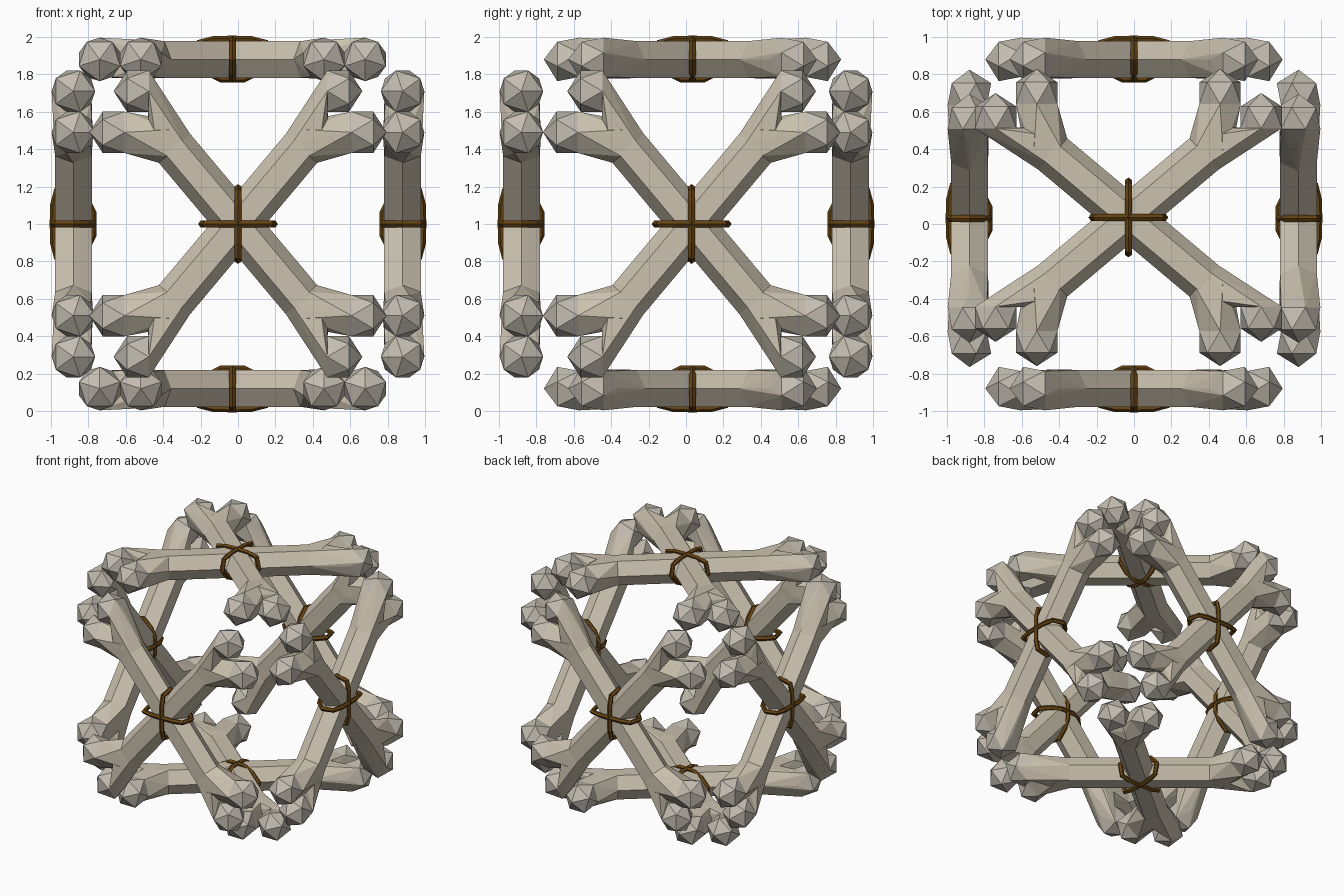
import bpy, bmesh, math
from mathutils import Vector, Matrix

if "Cube" in bpy.data.objects:
    bpy.data.objects.remove(bpy.data.objects["Cube"])


def material(name, color):
    m = bpy.data.materials.new(name)
    m.diffuse_color = (*color, 1)
    m.use_nodes = True
    m.node_tree.nodes["Principled BSDF"].inputs["Base Color"].default_value = m.diffuse_color
    return m


BONE = material("bone", (0.60, 0.54, 0.43))
KNOB = material("bone_end", (0.55, 0.51, 0.44))
ROPE = material("brown_rope", (0.13, 0.055, 0.006))

# Face-local frame: X = short diagonal side, Y = long side, Z = outward
SHAFT_ANGLE = math.radians(50)
SHAFT_END = 0.61
KNOB_R = 0.13
KNOBS = [(0.535, 0.71), (0.665, 0.49)]


def hex_ring(u, r):
    """Hexagon across the shaft, flat side facing outward."""
    along = Vector((math.cos(SHAFT_ANGLE), math.sin(SHAFT_ANGLE), 0))
    across = Vector((-along.y, along.x, 0))
    return [along * u + across * (r * math.cos(k * math.pi / 3))
            + Vector((0, 0, r * math.sin(k * math.pi / 3))) for k in range(6)]


def add_hull(bm, points, mat):
    part = bmesh.new()
    for p in points:
        part.verts.new(p)
    out = bmesh.ops.convex_hull(part, input=part.verts[:])
    loose = [v for v in part.verts if not v.link_faces]
    bmesh.ops.delete(part, geom=loose, context='VERTS')
    bmesh.ops.dissolve_limit(part, angle_limit=0.02, verts=part.verts[:], edges=part.edges[:])
    for f in part.faces:
        f.material_index = mat
    me = bpy.data.meshes.new("part")
    part.to_mesh(me)
    part.free()
    bm.from_mesh(me)
    bpy.data.meshes.remove(me)


def finish(bm, name, mats, matrix):
    bm.transform(matrix)
    bmesh.ops.recalc_face_normals(bm, faces=bm.faces[:])
    me = bpy.data.meshes.new(name)
    bm.to_mesh(me)
    bm.free()
    for m in mats:
        me.materials.append(m)
    ob = bpy.data.objects.new(name, me)
    bpy.context.collection.objects.link(ob)


def knob_points(cx, cy):
    """Twenty-sided knob whose tip points along local X."""
    pts = [Vector((s * KNOB_R, 0, 0)) for s in (-1, 1)]
    h, r = KNOB_R / math.sqrt(5), KNOB_R * 2 / math.sqrt(5)
    for k in range(10):
        t = k * math.pi / 5
        pts.append(Vector((h if k % 2 else -h, r * math.sin(t), r * math.cos(t))))
    return [p + Vector((cx, cy, 0)) for p in pts]


def make_bone(name, matrix, flip):
    bm = bmesh.new()
    # shaft
    add_hull(bm, hex_ring(-SHAFT_END, 0.114) + hex_ring(SHAFT_END, 0.114), 0)
    for s in (1, -1):
        turn = Matrix.Diagonal((s, s, 1))
        for cx, cy in KNOBS:
            pts = knob_points(cx, cy)
            # round end
            add_hull(bm, [turn @ p for p in pts], 1)
            # flared neck joining the shaft to the inner half of the knob
            neck = [p for p in pts if p.x < cx] + hex_ring(SHAFT_END - 0.09, 0.112)
            neck += hex_ring(SHAFT_END, 0.118)
            add_hull(bm, [turn @ p for p in neck], 0)
    finish(bm, name, (BONE, KNOB), matrix @ Matrix.Diagonal((flip, 1, 1, 1)))


def make_rope(name, matrix):
    """Two closed loops lashing the crossing."""
    bm = bmesh.new()
    path = [(0, .108), (.10, .106), (.175, .09), (.195, .0), (.13, -.07), (.06, -.105),
            (-.06, -.105), (-.13, -.07), (-.195, .0), (-.175, .09), (-.10, .106)]
    n, sides, r = len(path), 5, 0.019
    for axis in (0, 1):
        rings = []
        for i, (p, d) in enumerate(path):
            a, b = Vector(path[i - 1]), Vector(path[(i + 1) % n])
            t = (b - a).normalized()
            ring = []
            for k in range(sides):
                w = 2 * math.pi * k / sides
                q = Vector((p, d)) + Vector((-t.y, t.x)) * r * math.cos(w)
                side = r * math.sin(w)
                co = (q.x, side, q.y) if axis == 0 else (side, q.x, q.y)
                ring.append(bm.verts.new(co))
            rings.append(ring)
        for i in range(n):
            a, b = rings[i], rings[(i + 1) % n]
            for k in range(sides):
                j = (k + 1) % sides
                bm.faces.new((a[k], a[j], b[j], b[k]))
    finish(bm, name, (ROPE,), matrix)


def frame(short, long, out, centre):
    m = Matrix((short, long, out)).transposed().to_4x4()
    m.translation = Vector(centre) + Vector(out) * 0.88
    return m


# Six crossed pairs, one for each side of the cage
X, Y, Z = (1, 0, 0), (0, 1, 0), (0, 0, 1)
SIDES = {
    "front": (X, Z, (0, -1, 0), (0, 0, 1)),
    "back": (X, Z, Y, (0, 0, 1)),
    "right": (Y, Z, X, (0, 0.03, 1)),
    "left": (Y, Z, (-1, 0, 0), (0, 0.03, 1)),
    "top": (Y, X, Z, (-0.03, 0.035, 1)),
    "bottom": (Y, X, (0, 0, -1), (-0.03, 0.035, 1)),
}
for side, args in SIDES.items():
    m = frame(*args)
    make_bone(side + "_bone_a", m, 1)
    make_bone(side + "_bone_b", m, -1)
    make_rope(side + "_rope", m)
